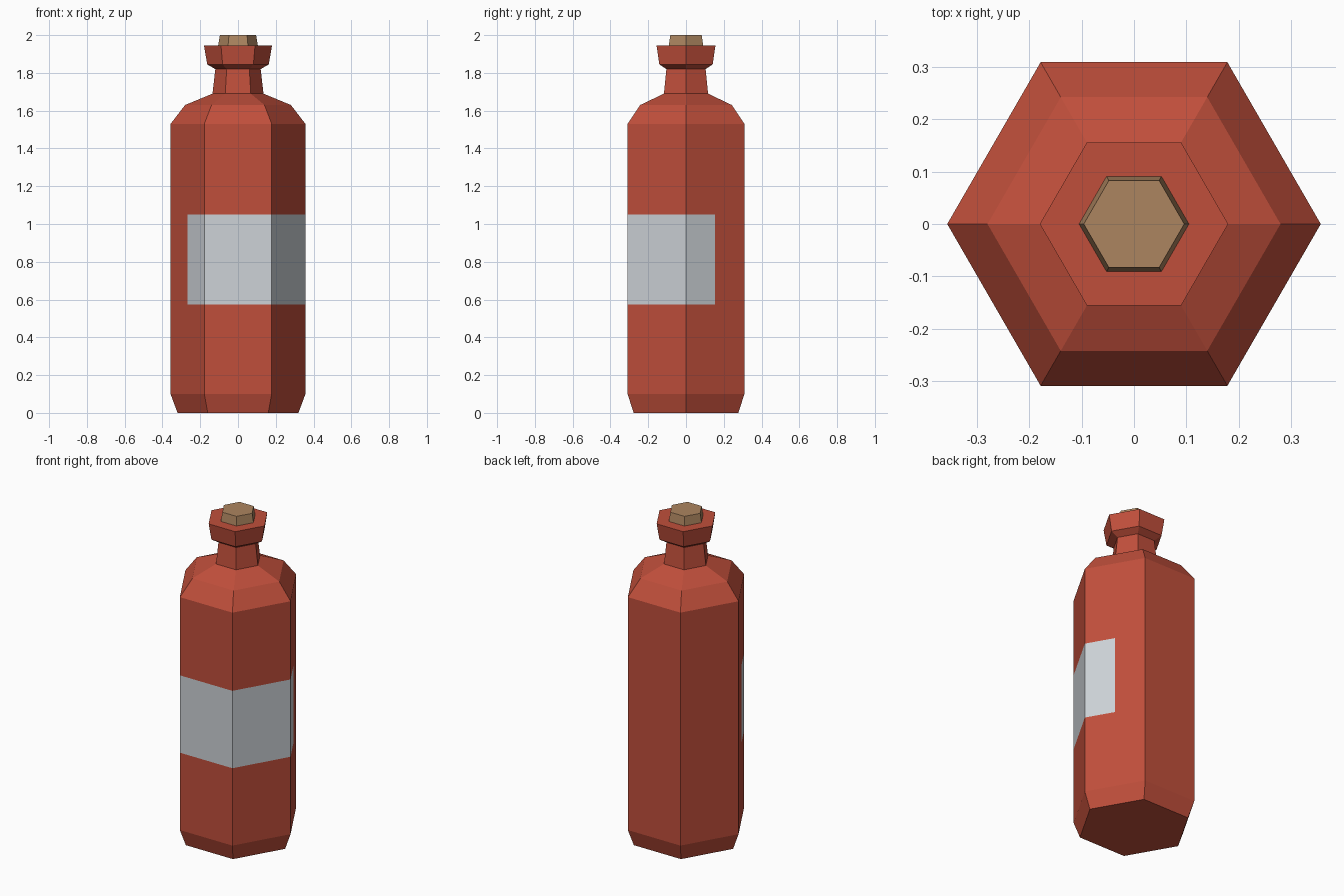
import bpy, bmesh, math
from mathutils import Vector

if "Cube" in bpy.data.objects:
    bpy.data.objects.remove(bpy.data.objects["Cube"])

SIDES = 6


def material(name, rgb):
    m = bpy.data.materials.new(name)
    m.diffuse_color = (*rgb, 1.0)
    m.use_nodes = True
    m.node_tree.nodes["Principled BSDF"].inputs["Base Color"].default_value = m.diffuse_color
    return m


red = material("red glass", (0.53, 0.078, 0.044))
paper = material("label paper", (0.61, 0.645, 0.68))
cork_brown = material("cork brown", (0.415, 0.235, 0.116))


def lathe(profile):
    """Capped hexagonal solid from (radius, z) rings, bottom to top."""
    bm = bmesh.new()
    rings = [[bm.verts.new((r * math.cos(math.tau * i / SIDES),
                            r * math.sin(math.tau * i / SIDES), z))
              for i in range(SIDES)] for r, z in profile]
    for lo, hi in zip(rings, rings[1:]):
        for i in range(SIDES):
            j = (i + 1) % SIDES
            bm.faces.new((lo[i], lo[j], hi[j], hi[i]))
    bm.faces.new(rings[0][::-1])
    bm.faces.new(rings[-1])
    return bm


def finish(bm, name, mats):
    bm.normal_update()
    me = bpy.data.meshes.new(name)
    bm.to_mesh(me)
    bm.free()
    for m in mats:
        me.materials.append(m)
    ob = bpy.data.objects.new(name, me)
    bpy.context.collection.objects.link(ob)


# Bottle: base chamfer, body, shoulders, neck and flared lip
bottle = lathe([(0.32, 0), (0.357, 0.10), (0.357, 1.53), (0.28, 1.63),
                (0.135, 1.69), (0.12, 1.82), (0.163, 1.845), (0.18, 1.945)])

# Label: cut a band, then split it on a plane through two side centres
LOW, HIGH = 0.575, 1.05
for z in (LOW, HIGH):
    bmesh.ops.bisect_plane(bottle, geom=bottle.verts[:] + bottle.edges[:] + bottle.faces[:],
                           plane_co=(0, 0, z), plane_no=(0, 0, 1))
facing = Vector((math.sin(math.radians(30)), -math.cos(math.radians(30)), 0))


def band_faces():
    return [f for f in bottle.faces if LOW < f.calc_center_median().z < HIGH]


band = band_faces()
geom = band + list({e for f in band for e in f.edges}) + list({v for f in band for v in f.verts})
bmesh.ops.bisect_plane(bottle, geom=geom, plane_co=(0, 0, 0), plane_no=facing)
for f in band_faces():
    if f.calc_center_median().dot(facing) > 0:
        f.material_index = 1
finish(bottle, "bottle", [red, paper])

# Cork stopper
finish(lathe([(0.105, 1.93), (0.105, 1.945), (0.096, 2.0)]), "cork", [cork_brown])
